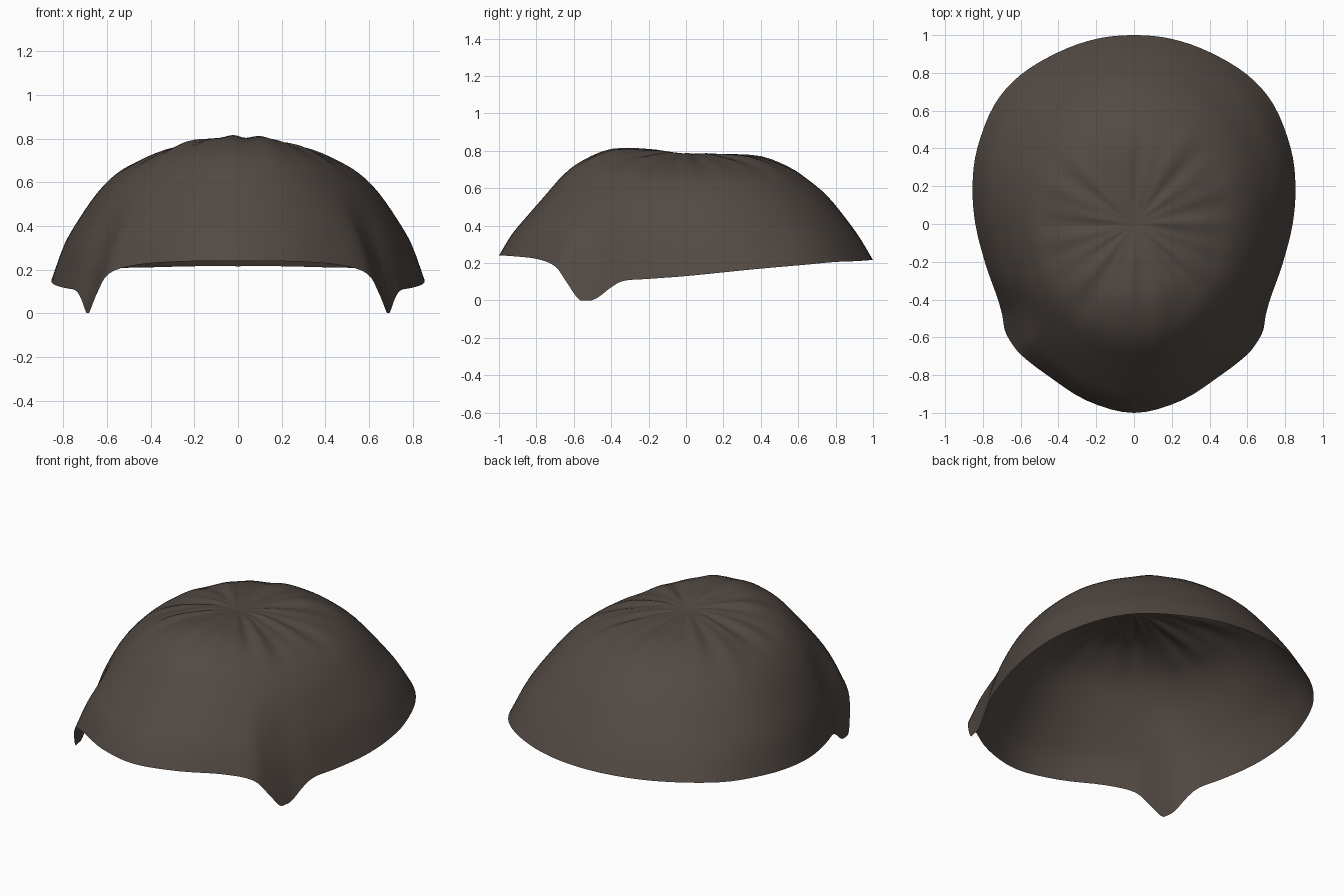
import bpy, bmesh, math
from mathutils import Vector

if "Cube" in bpy.data.objects:
    bpy.data.objects.remove(bpy.data.objects["Cube"])


def spline(points, steps, closed=False):
    """Smooth curve through the points, open or closed."""
    p = [Vector(q) for q in points]
    if closed:
        p = [p[-1]] + p + p[:2]
    else:
        p = [p[0] * 2 - p[1]] + p + [p[-1] * 2 - p[-2]]
    out = []
    for a, b, c, d in zip(p, p[1:], p[2:], p[3:]):
        for k in range(steps):
            t = k / steps
            out.append((b * 2 + (c - a) * t + (a * 2 - b * 5 + c * 4 - d) * t ** 2
                        + (b * 3 - a - c * 3 + d) * t ** 3) / 2)
    return out if closed else out + [p[-2]]


# Rim of one half, front to back, with the pointed sideburn, then mirrored
half = [
    (0, -1, .24), (.25, -.935, .237), (.46, -.8, .222), (.59, -.7, .182),
    (.645, -.635, .092), (.683, -.565, 0), (.697, -.485, .008), (.72, -.4, .07),
    (.745, -.33, .105), (.79, -.2, .115), (.84, 0, .13), (.855, .2, .15),
    (.83, .4, .17), (.74, .63, .19), (.6, .79, .205), (.4, .91, .21),
    (.2, .98, .215), (0, 1, .215)]
rim = spline(half + [(-x, y, z) for x, y, z in half[-2:0:-1]], 4, closed=True)
n = len(rim)


def egg(p):
    """Point of the egg-shaped dome outline that lies beside a rim point."""
    middle, width = .15, .855
    length = 1.15 if p.y < middle else .855
    t = math.atan2((p.y - middle) / length, p.x / width)
    return Vector((width * math.cos(t), middle + length * math.sin(t), p.z))


# Dome profile: fraction of rim radius, then height toward front, side, back
profile = spline([
    (0, .78, .78, .78), (.1, .795, .785, .78), (.2, .805, .78, .78),
    (.4, .805, .74, .765), (.55, .75, .69, .71), (.65, .677, .64, .645),
    (.75, .565, .555, .56), (.85, .45, .43, .44), (.93, .355, .305, .33),
    (1, .24, .13, .215)], 3)


def surface_point(edge, row):
    s, front, side, back = row
    low = max(0, (s - .75) / .25) ** 1.5
    flat = egg(edge).lerp(edge, low)
    c = flat.y / math.hypot(flat.x, flat.y)
    end = profile[-1]

    def blend(f, m, b):
        return m + ((f if c < 0 else b) - m) * c * c

    # Pull the lower band onto the rim line
    z = blend(front, side, back) + (edge.z - blend(*end[1:])) * low
    # Combed folds radiating from the crown
    a = math.atan2(flat.y, flat.x)
    fold = math.sin(11 * a + 5 * s) + .8 * math.sin(19 * a + 1) + .5 * math.sin(5 * a + 2)
    z += .005 * fold * math.sin(math.pi * min(1, s / .75)) ** 2
    return (flat.x * s, flat.y * s, max(0, z))


# Open single-layer shell of hair
bm = bmesh.new()
crown = bm.verts.new((0, 0, profile[0][1]))
rings = [[bm.verts.new(surface_point(e, row)) for e in rim] for row in profile[1:]]
for i in range(n):
    j = (i + 1) % n
    bm.faces.new((crown, rings[0][i], rings[0][j]))
    for inner, outer in zip(rings, rings[1:]):
        bm.faces.new((inner[i], outer[i], outer[j], inner[j]))
for f in bm.faces:
    f.smooth = True
mesh = bpy.data.meshes.new("hair_cap")
bm.to_mesh(mesh)
bm.free()
hair = bpy.data.objects.new("hair_cap", mesh)
bpy.context.collection.objects.link(hair)

# Dark brown hair colour
colour = (.084, .067, .057, 1)
mat = bpy.data.materials.new("dark_brown")
mat.use_nodes = True
mat.diffuse_color = colour
mat.node_tree.nodes["Principled BSDF"].inputs["Base Color"].default_value = colour
mesh.materials.append(mat)
